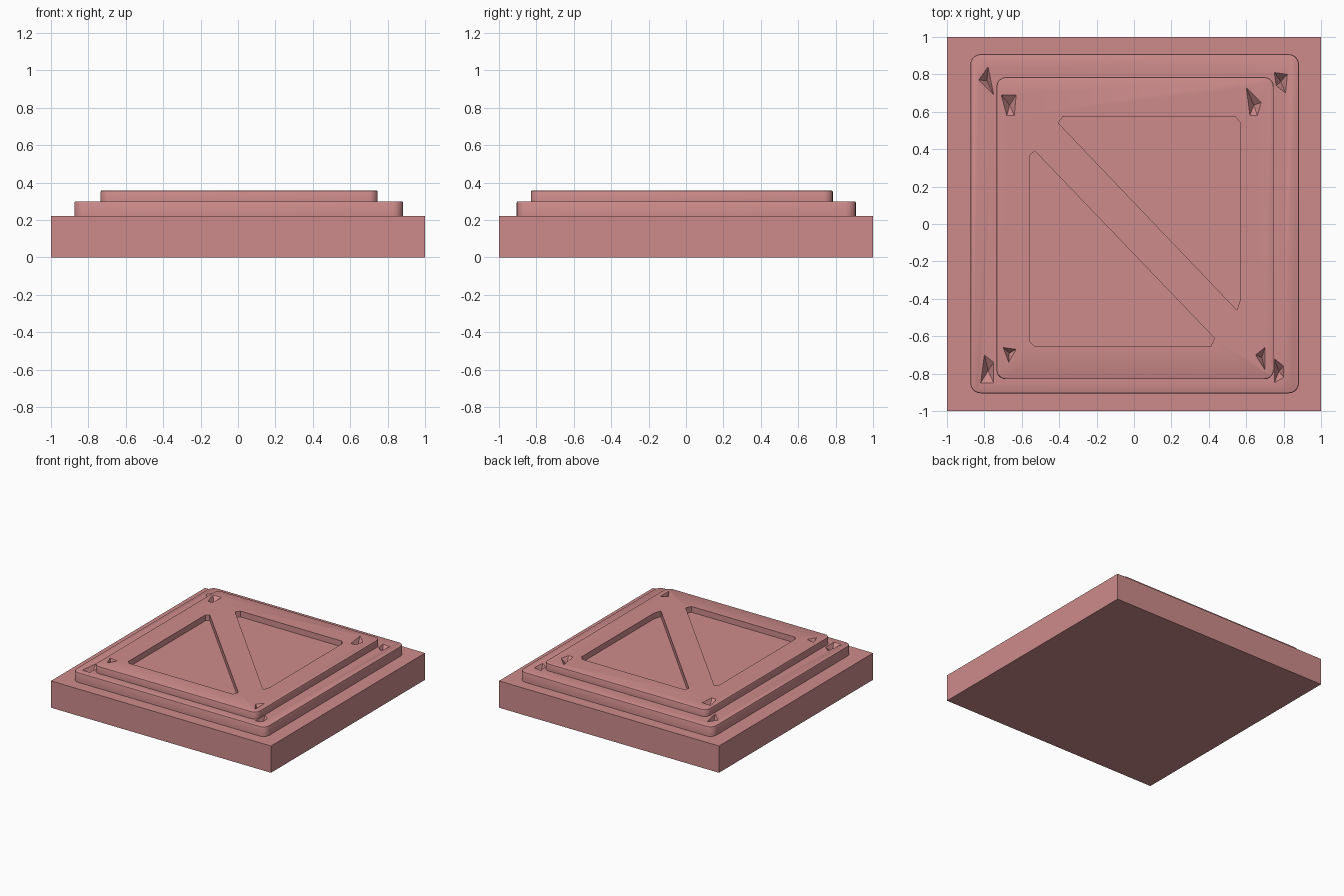
import bpy, bmesh, math
from mathutils import Vector

if "Cube" in bpy.data.objects:
    bpy.data.objects.remove(bpy.data.objects["Cube"])

mat = bpy.data.materials.new("rose_stone")
mat.diffuse_color = (0.62, 0.26, 0.26, 1)
mat.use_nodes = True
mat.node_tree.nodes["Principled BSDF"].inputs["Base Color"].default_value = mat.diffuse_color


def make_object(name, bm):
    bmesh.ops.recalc_face_normals(bm, faces=bm.faces)
    mesh = bpy.data.meshes.new(name)
    bm.to_mesh(mesh)
    bm.free()
    obj = bpy.data.objects.new(name, mesh)
    bpy.context.collection.objects.link(obj)
    return obj


def prism(name, outline, z0, z1):
    bm = bmesh.new()
    low = [bm.verts.new((x, y, z0)) for x, y in outline]
    high = [bm.verts.new((x, y, z1)) for x, y in outline]
    bm.faces.new(low[::-1])
    bm.faces.new(high)
    n = len(outline)
    for i in range(n):
        j = (i + 1) % n
        bm.faces.new((low[i], low[j], high[j], high[i]))
    return make_object(name, bm)


def rounded_rect(x0, x1, y0, y1, r, steps=5):
    pts = []
    for k, (cx, cy) in enumerate([(x1 - r, y1 - r), (x0 + r, y1 - r),
                                  (x0 + r, y0 + r), (x1 - r, y0 + r)]):
        for s in range(steps + 1):
            a = math.pi / 2 * (k + s / steps)
            pts.append((cx + r * math.cos(a), cy + r * math.sin(a)))
    return pts


def tier(name, rect, r, z0, z1):
    obj = prism(name, rounded_rect(*rect, r), z0, z1)
    # softened top rim
    bm = bmesh.new()
    bm.from_mesh(obj.data)
    rim = [e for e in bm.edges if all(v.co.z > z1 - 1e-4 for v in e.verts)]
    bmesh.ops.bevel(bm, geom=rim, offset=0.008, segments=2, profile=0.5,
                    affect='EDGES')
    bm.to_mesh(obj.data)
    bm.free()
    return obj


def pit(name, pts, top, depth):
    # chipped dent: small polygon tapering down to a point
    bm = bmesh.new()
    c = sum((Vector(p) for p in pts), Vector((0, 0))) / len(pts)
    ring = [bm.verts.new((x, y, top)) for x, y in pts]
    # keep the walls straight just above the surface
    up = [bm.verts.new((x, y, top + 0.02)) for x, y in pts]
    tip = bm.verts.new((c.x, c.y, top - depth))
    bm.faces.new(up)
    for i in range(len(pts)):
        j = (i + 1) % len(pts)
        bm.faces.new((ring[i], ring[j], up[j], up[i]))
        bm.faces.new((ring[j], ring[i], tip))
    return make_object(name, bm)


def cut(obj, cutters):
    for c in cutters:
        c.hide_render = True
        c.hide_set(True)
        m = obj.modifiers.new("cut", 'BOOLEAN')
        m.operation = 'DIFFERENCE'
        m.solver = 'EXACT'
        m.object = c


# square base and two stacked tiers
base = prism("base_slab", [(-1, -1), (1, -1), (1, 1), (-1, 1)], 0, 0.22)
lower = tier("lower_tier", (-0.875, 0.882, -0.905, 0.908), 0.055, 0.22, 0.30)
upper = tier("upper_tier", (-0.735, 0.747, -0.83, 0.785), 0.05, 0.30, 0.358)

# two triangular recesses separated by a diagonal bar
recesses = [
    prism("recess_cutter_a", [(-0.405, 0.54), (-0.38, 0.575), (0.54, 0.575),
          (0.57, 0.54), (0.57, -0.40), (0.55, -0.46)], 0.31, 0.5),
    prism("recess_cutter_b", [(-0.555, 0.37), (-0.53, 0.39), (0.43, -0.61),
          (0.41, -0.655), (-0.53, -0.655), (-0.555, -0.63)], 0.31, 0.5)]

# chipped dents at the tier corners
upper_pits = [
    [(-0.71, 0.69), (-0.63, 0.69), (-0.64, 0.58), (-0.68, 0.58)],
    [(0.60, 0.73), (0.68, 0.65), (0.66, 0.58), (0.62, 0.58)],
    [(-0.70, -0.66), (-0.63, -0.67), (-0.67, -0.74)],
    [(0.65, -0.70), (0.70, -0.66), (0.70, -0.78)]]
lower_pits = [
    [(-0.83, 0.77), (-0.78, 0.84), (-0.75, 0.69)],
    [(0.75, 0.81), (0.82, 0.80), (0.81, 0.70), (0.76, 0.74)],
    [(-0.82, -0.85), (-0.80, -0.70), (-0.75, -0.74), (-0.75, -0.85)],
    [(0.75, -0.72), (0.80, -0.76), (0.80, -0.82), (0.75, -0.85)]]
cut(upper, recesses + [pit(f"upper_pit_cutter_{i}", p, 0.358, 0.045)
                       for i, p in enumerate(upper_pits)])
cut(lower, [pit(f"lower_pit_cutter_{i}", p, 0.30, 0.05)
            for i, p in enumerate(lower_pits)])

# bake the cuts, colour and shade
bpy.context.view_layer.update()
deps = bpy.context.evaluated_depsgraph_get()
for obj in (lower, upper):
    baked = bpy.data.meshes.new_from_object(obj.evaluated_get(deps))
    obj.modifiers.clear()
    obj.data = baked
for obj in list(bpy.context.collection.objects):
    if "cutter" in obj.name:
        bpy.data.objects.remove(obj)
for obj in (base, lower, upper):
    obj.data.materials.clear()
    obj.data.materials.append(mat)
    bpy.ops.object.select_all(action='DESELECT')
    obj.select_set(True)
    bpy.context.view_layer.objects.active = obj
    bpy.ops.object.shade_smooth_by_angle(angle=math.radians(30))
